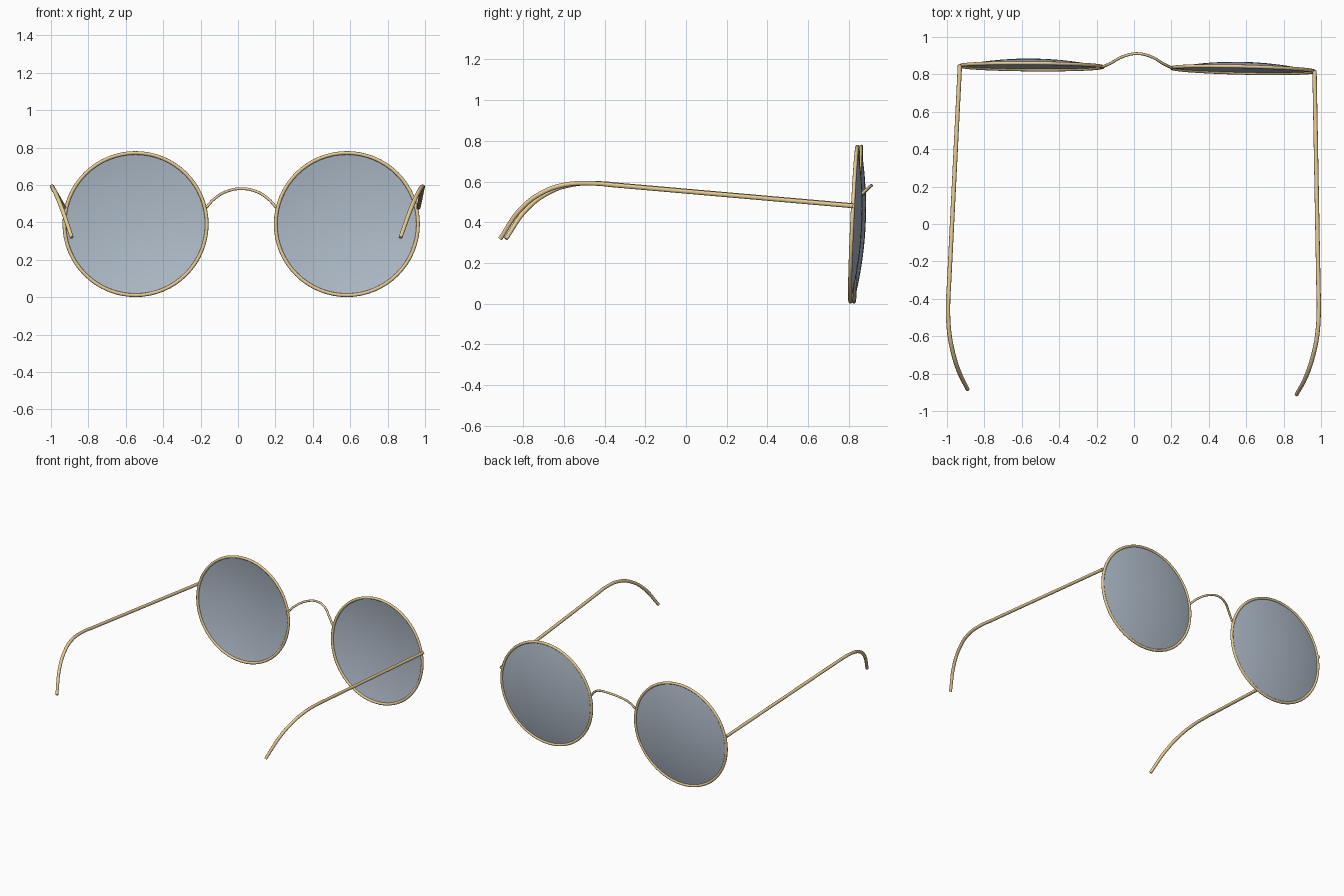
import bpy, bmesh
from math import radians, cos, sin, pi
from mathutils import Matrix, Vector

if "Cube" in bpy.data.objects:
    bpy.data.objects.remove(bpy.data.objects["Cube"])

# whole frame is turned very slightly about z
FRAME = Matrix.Translation((0.004, 0, 0)) @ Matrix.Rotation(radians(-0.9), 4, 'Z')


def material(name, col):
    m = bpy.data.materials.new(name)
    m.diffuse_color = col
    m.use_nodes = True
    m.node_tree.nodes["Principled BSDF"].inputs["Base Color"].default_value = m.diffuse_color
    return m


GOLD = material("gold_wire", (0.80, 0.60, 0.30, 1))
GLASS = material("tinted_glass", (0.42, 0.49, 0.57, 0.6))


def finish(ob, mat):
    ob.data.materials.clear()
    ob.data.materials.append(mat)
    bpy.ops.object.select_all(action='DESELECT')
    ob.select_set(True)
    bpy.context.view_layer.objects.active = ob
    if ob.type == 'CURVE':
        bpy.ops.object.convert(target='MESH')
    bpy.ops.object.shade_smooth_by_angle(angle=radians(50))


def wire(name, pts, radius):
    """Round wire through points (x, y, z, radius scale)."""
    cu = bpy.data.curves.new(name, 'CURVE')
    cu.dimensions = '3D'
    cu.bevel_depth = radius
    cu.bevel_resolution = 3
    cu.use_fill_caps = True
    cu.resolution_u = 10
    sp = cu.splines.new('BEZIER')
    sp.bezier_points.add(len(pts) - 1)
    for bp, p in zip(sp.bezier_points, pts):
        bp.co = p[:3]
        bp.radius = p[3]
        bp.handle_left_type = bp.handle_right_type = 'AUTO'
    ob = bpy.data.objects.new(name, cu)
    bpy.context.collection.objects.link(ob)
    ob.matrix_world = FRAME
    finish(ob, GOLD)


def lens(name, matrix, radius, bulge, rings=10, seg=64):
    """Thin shallow spherical cap, domed along local z."""
    big = (radius ** 2 + bulge ** 2) / (2 * bulge)
    bm = bmesh.new()
    top = bm.verts.new((0, 0, bulge))
    prev = None
    for i in range(1, rings + 1):
        r = radius * i / rings
        z = (big ** 2 - r ** 2) ** 0.5 - big + bulge
        ring = [bm.verts.new((r * cos(2 * pi * k / seg), r * sin(2 * pi * k / seg), z))
                for k in range(seg)]
        for k in range(seg):
            n = (k + 1) % seg
            if prev:
                bm.faces.new((prev[k], ring[k], ring[n], prev[n]))
            else:
                bm.faces.new((top, ring[k], ring[n]))
        prev = ring
    me = bpy.data.meshes.new(name)
    bm.to_mesh(me)
    bm.free()
    ob = bpy.data.objects.new(name, me)
    bpy.context.collection.objects.link(ob)
    ob.matrix_world = matrix
    finish(ob, GLASS)


# straight part of a temple arm, then the ear hook
hinge, elbow = Vector((0.948, 0.836, 0.480)), Vector((0.992, -0.46, 0.593))
arm = [(*hinge.lerp(elbow, t), 1) for t in (0, 0.5, 0.9, 0.98)]
arm += [(0.985, -0.575, 0.585, 1), (0.964, -0.69, 0.546, 1),
        (0.929, -0.80, 0.462, 1), (0.879, -0.899, 0.319, 0.9)]

for side, s in (("left", -1), ("right", 1)):
    # rim and lens, tilted at the top
    m = (FRAME @ Matrix.Translation((s * 0.565, 0.834, 0.391))
         @ Matrix.Rotation(radians(-0.45 * s), 4, 'Z')
         @ Matrix.Rotation(radians(-92.6), 4, 'X'))
    bpy.ops.mesh.primitive_torus_add(major_radius=0.381, minor_radius=0.0095,
                                     major_segments=64, minor_segments=12)
    rim = bpy.context.object
    rim.name = rim.data.name = side + "_rim"
    rim.matrix_world = m
    finish(rim, GOLD)
    lens(side + "_lens", m, 0.381, 0.04)
    wire(side + "_temple", [(s * x, y, z, r) for x, y, z, r in arm], 0.0115)

# nose bridge
half = [(0.187, 0.837, 0.480, 1), (0.145, 0.856, 0.525, 1), (0.075, 0.895, 0.567, 1)]
wire("bridge", [(-x, y, z, r) for x, y, z, r in half] + [(0, 0.911, 0.580, 1)] + half[::-1], 0.0075)
